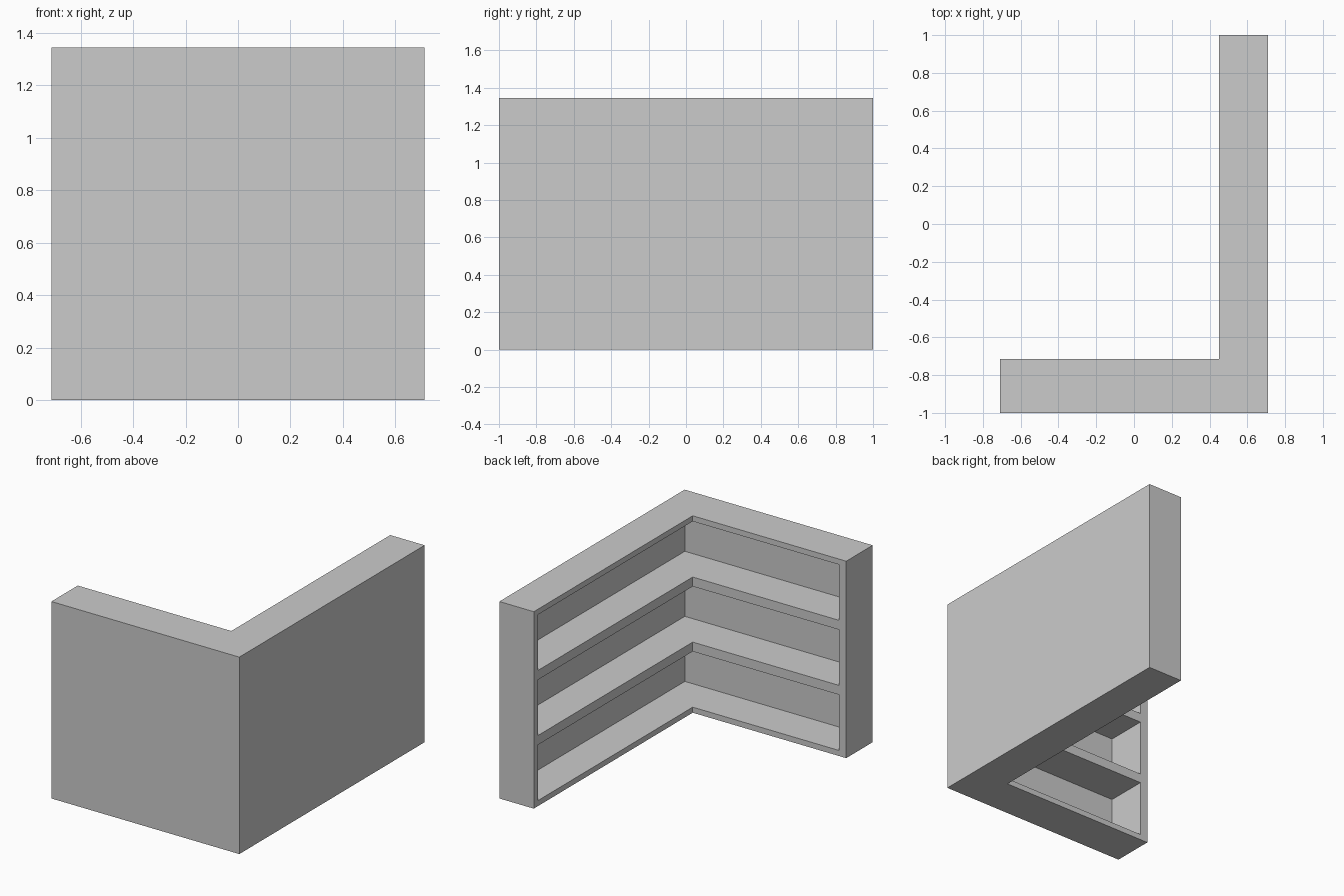
import bpy, bmesh

if "Cube" in bpy.data.objects:
    bpy.data.objects.remove(bpy.data.objects["Cube"])

W, D, H = 0.71, 1.0, 1.345            # half width, half depth, height
ARM_X, ARM_Y = 0.26, 0.285            # depth of the side arm and the front arm
END_X, END_Y = 0.056, 0.045           # end panel thicknesses
SKIN = 0.004                          # very thin backing panel
EDGE, SHELF, BAYS = 0.038, 0.064, 3   # top/bottom boards, middle shelves, tiers
BAY_H = (H - 2 * EDGE - (BAYS - 1) * SHELF) / BAYS


def prism(name, profile, z0, z1):
    """Extrude a plan outline from z0 up to z1."""
    bm = bmesh.new()
    face = bm.faces.new([bm.verts.new((x, y, z0)) for x, y in profile])
    top = bmesh.ops.extrude_face_region(bm, geom=[face])["geom"]
    verts = [g for g in top if isinstance(g, bmesh.types.BMVert)]
    bmesh.ops.translate(bm, verts=verts, vec=(0, 0, z1 - z0))
    bmesh.ops.recalc_face_normals(bm, faces=bm.faces)
    mesh = bpy.data.meshes.new(name)
    bm.to_mesh(mesh)
    bm.free()
    obj = bpy.data.objects.new(name, mesh)
    bpy.context.collection.objects.link(obj)
    return obj


# L-shaped corner shelf body
body = prism("corner_shelf", [(-W, -D), (W, -D), (W, D), (W - ARM_X, D),
                              (W - ARM_X, -D + ARM_Y), (-W, -D + ARM_Y)], 0, H)

# Open bays: each box hollows both arms at once from the inner side
x0, x1, y0, y1 = -W + END_X, W - SKIN, -D + SKIN, D - END_Y
cutters = []
for i in range(BAYS):
    z = EDGE + i * (BAY_H + SHELF)
    cutter = prism(f"bay_cutter_{i + 1}",
                   [(x0, y0), (x1, y0), (x1, y1), (x0, y1)], z, z + BAY_H)
    cutter.hide_render = True
    cutters.append(cutter)
    mod = body.modifiers.new(f"bay_{i + 1}", 'BOOLEAN')
    mod.operation, mod.solver, mod.object = 'DIFFERENCE', 'EXACT', cutter

# Apply the cuts and discard the cutters
bpy.context.view_layer.objects.active = body
for mod in list(body.modifiers):
    bpy.ops.object.modifier_apply(modifier=mod.name)
for cutter in cutters:
    bpy.data.objects.remove(cutter)
